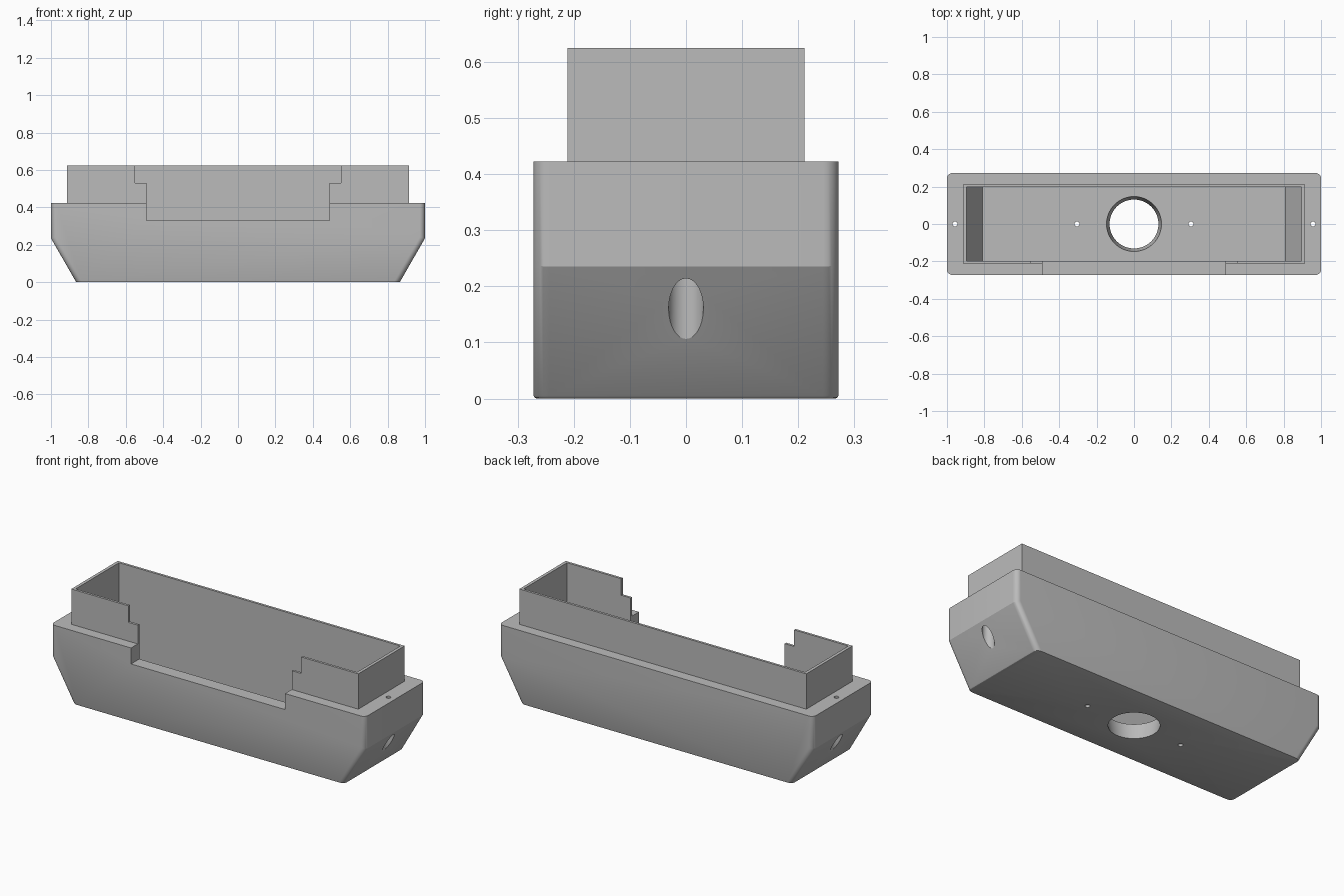
import bpy, bmesh, math

cube = bpy.data.objects.get("Cube")
if cube:
    bpy.data.objects.remove(cube, do_unlink=True)

GREY = (0.5, 0.5, 0.5, 1.0)
mat = bpy.data.materials.new("plain grey")
mat.use_nodes = True
mat.diffuse_color = GREY
mat.node_tree.nodes["Principled BSDF"].inputs["Base Color"].default_value = GREY


def finish(name, bm):
    bmesh.ops.recalc_face_normals(bm, faces=bm.faces)
    mesh = bpy.data.meshes.new(name)
    bm.to_mesh(mesh)
    bm.free()
    mesh.materials.append(mat)
    obj = bpy.data.objects.new(name, mesh)
    bpy.context.scene.collection.objects.link(obj)
    return obj


def prism(half, y0, y1):
    """Mirror a right-hand (x, z) outline and extrude it along y."""
    outline = half + [(-x, z) for x, z in reversed(half)]
    bm = bmesh.new()
    face = bm.faces.new([bm.verts.new((x, y0, z)) for x, z in outline])
    ext = bmesh.ops.extrude_face_region(bm, geom=[face])["geom"]
    moved = [v for v in ext if isinstance(v, bmesh.types.BMVert)]
    bmesh.ops.translate(bm, verts=moved, vec=(0, y1 - y0, 0))
    bmesh.ops.recalc_face_normals(bm, faces=bm.faces)
    return bm


def cone(x, z0, z1, r0, r1, sides):
    """Upright cylinder or cone used as a drill."""
    bm = bmesh.new()
    bmesh.ops.create_cone(bm, cap_ends=True, segments=sides, radius1=r0,
                          radius2=r1, depth=z1 - z0)
    bmesh.ops.translate(bm, verts=bm.verts, vec=(x, 0, (z0 + z1) / 2))
    return finish("drill", bm)


def combine(obj, tool, operation):
    tool.hide_render = True
    mod = obj.modifiers.new("combine", 'BOOLEAN')
    mod.operation = operation
    mod.solver = 'EXACT'
    mod.object = tool
    bpy.context.view_layer.objects.active = obj
    bpy.ops.object.modifier_apply(modifier=mod.name)
    bpy.data.objects.remove(tool, do_unlink=True)


# Housing with sloped ends, rounded corners and a fine bottom chamfer
W = 0.272
bm = prism([(0.865, 0), (1, 0.235), (1, 0.422)], -W, W)
corners = [e for e in bm.edges
           if abs(e.verts[0].co.y - e.verts[1].co.y) < 1e-5
           and abs(e.verts[0].co.z - e.verts[1].co.z) > 0.01]
bmesh.ops.bevel(bm, geom=corners, offset=0.028, segments=8, profile=0.5,
                affect='EDGES')
bottom = [e for e in bm.edges if all(v.co.z < 1e-4 for v in e.verts)]
bmesh.ops.bevel(bm, geom=bottom, offset=0.006, segments=2, profile=0.5,
                affect='EDGES')
body = finish("housing", bm)

# Raised rim
combine(body, finish("rim", prism([(0.913, 0.3), (0.913, 0.625)], -0.211, 0.211)), 'UNION')

# Cavity with sloped ends
combine(body, finish("cavity", prism([(0.81, 0.092), (0.895, 0.235), (0.895, 0.8)],
                                     -0.197, 0.197)), 'DIFFERENCE')

# Stepped opening in the front wall
combine(body, finish("notch", prism([(0.49, 0.33), (0.49, 0.53), (0.55, 0.53),
                                     (0.55, 0.8)], -0.4, -0.1)), 'DIFFERENCE')

# Tapered centre hole in the floor
combine(body, cone(0, -0.05, 0.15, 0.122, 0.157, 64), 'DIFFERENCE')

# Screw holes in the floor and ends, with counterbores under the end holes
for side in (-1, 1):
    combine(body, cone(side * 0.305, -0.1, 0.2, 0.013, 0.013, 24), 'DIFFERENCE')
    combine(body, cone(side * 0.957, -0.1, 0.3, 0.031, 0.031, 32), 'DIFFERENCE')
    combine(body, cone(side * 0.957, 0.2, 0.6, 0.013, 0.013, 24), 'DIFFERENCE')

# Smooth the rounded parts, keep hard edges
bpy.ops.object.select_all(action='DESELECT')
body.select_set(True)
bpy.context.view_layer.objects.active = body
bpy.ops.object.shade_smooth_by_angle(angle=math.radians(25))
